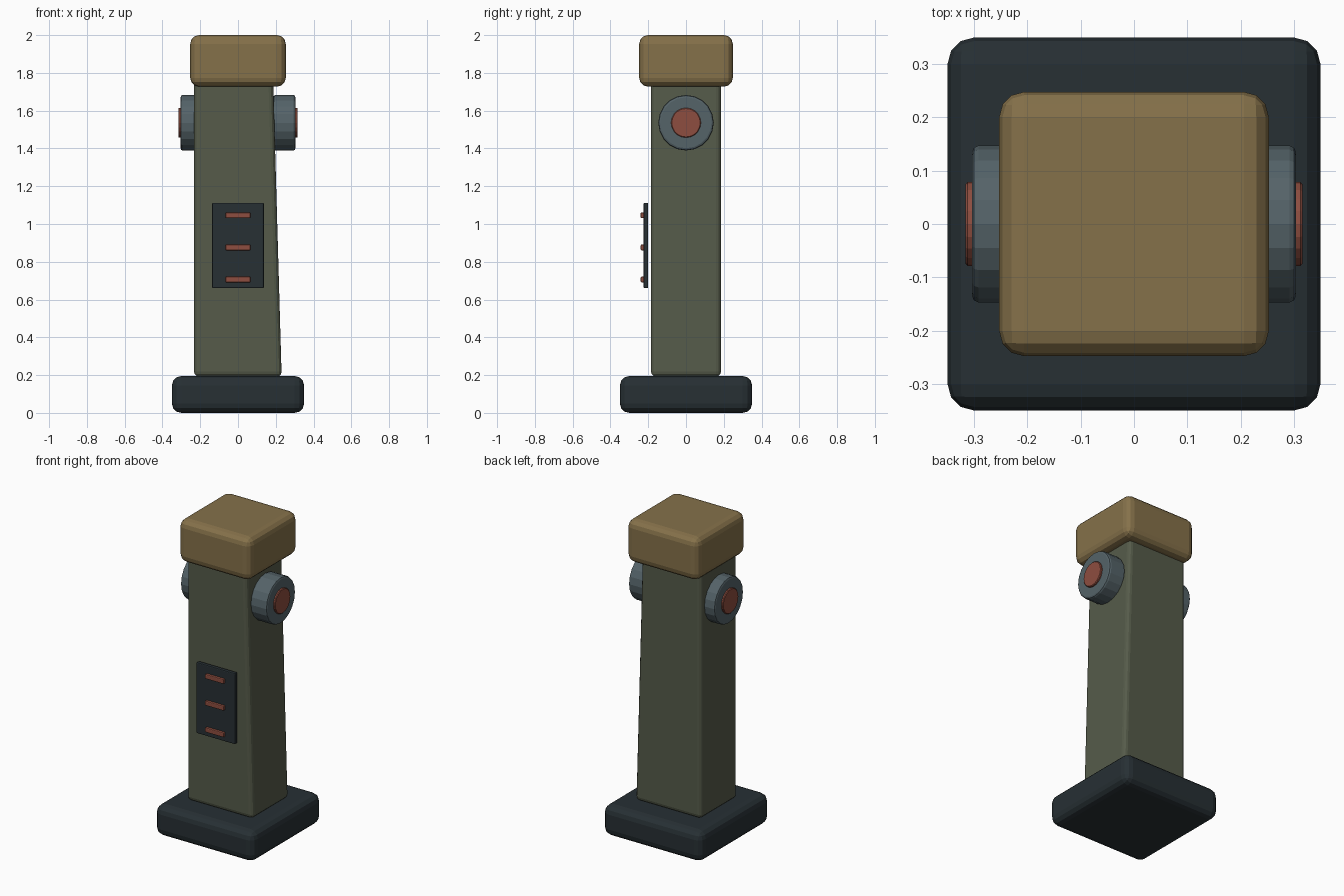
import bpy, bmesh, math
from mathutils import Matrix, Vector

if "Cube" in bpy.data.objects:
    bpy.data.objects.remove(bpy.data.objects["Cube"])


def material(name, rgb):
    m = bpy.data.materials.new(name)
    m.diffuse_color = (*rgb, 1)
    m.use_nodes = True
    m.node_tree.nodes["Principled BSDF"].inputs["Base Color"].default_value = m.diffuse_color
    return m


DARK = material("dark_slate", (0.020, 0.029, 0.034))
OLIVE = material("olive", (0.092, 0.105, 0.068))
TAN = material("tan", (0.235, 0.165, 0.068))
STEEL = material("steel", (0.09, 0.125, 0.14))
RUST = material("rust", (0.27, 0.075, 0.05))


def finish(name, bm, mat, bevel, segments):
    mesh = bpy.data.meshes.new(name)
    bm.to_mesh(mesh)
    bm.free()
    mesh.materials.append(mat)
    ob = bpy.data.objects.new(name, mesh)
    bpy.context.collection.objects.link(ob)
    mod = ob.modifiers.new("rounded_edges", 'BEVEL')
    mod.width = bevel
    mod.segments = segments
    mod.limit_method = 'ANGLE'
    mod.angle_limit = math.radians(40)
    return ob


def box(name, lo, hi, mat, bevel, segments=3, lean=0.0):
    """Box between two corners; lean pulls the top of the +x side inward."""
    lo, hi = Vector(lo), Vector(hi)
    bm = bmesh.new()
    bmesh.ops.create_cube(bm, size=1)
    for v in bm.verts:
        if v.co.x > 0 and v.co.z > 0:
            top_right = True
        else:
            top_right = False
        v.co = (lo + hi) / 2 + v.co * (hi - lo)
        if top_right:
            v.co.x -= lean
    return finish(name, bm, mat, bevel, segments)


def disc(name, x0, x1, z, radius, mat, bevel, segments):
    """Cylinder lying along x."""
    bm = bmesh.new()
    bmesh.ops.create_cone(
        bm, cap_ends=True, segments=20, radius1=radius, radius2=radius, depth=abs(x1 - x0),
        matrix=Matrix.Translation(((x0 + x1) / 2, 0, z)) @ Matrix.Rotation(math.pi / 2, 4, 'Y'))
    return finish(name, bm, mat, bevel, segments)


# Foot, leaning post and cap
box("base", (-0.35, -0.35, 0), (0.35, 0.35, 0.195), DARK, 0.05)
box("post", (-0.233, -0.185, 0.193), (0.231, 0.185, 1.76), OLIVE, 0.025, lean=0.045)
box("cap", (-0.253, -0.248, 1.727), (0.253, 0.248, 2.0), TAN, 0.047)

# Side discs with round buttons
for side, s in (("left", -1), ("right", 1)):
    disc(side + "_disc", s * 0.187, s * 0.304, 1.536, 0.147, STEEL, 0.012, 2)
    disc(side + "_button", s * 0.28, s * 0.316, 1.536, 0.079, RUST, 0.004, 1)

# Front panel and its slats
box("front_panel", (-0.137, -0.225, 0.66), (0.137, -0.2, 1.112), DARK, 0.006, 2)
for i in range(3):
    z = 0.706 + 0.17 * i
    box(f"panel_slat_{i + 1}", (-0.066, -0.24, z - 0.015), (0.066, -0.215, z + 0.015), RUST, 0.005, 2)
